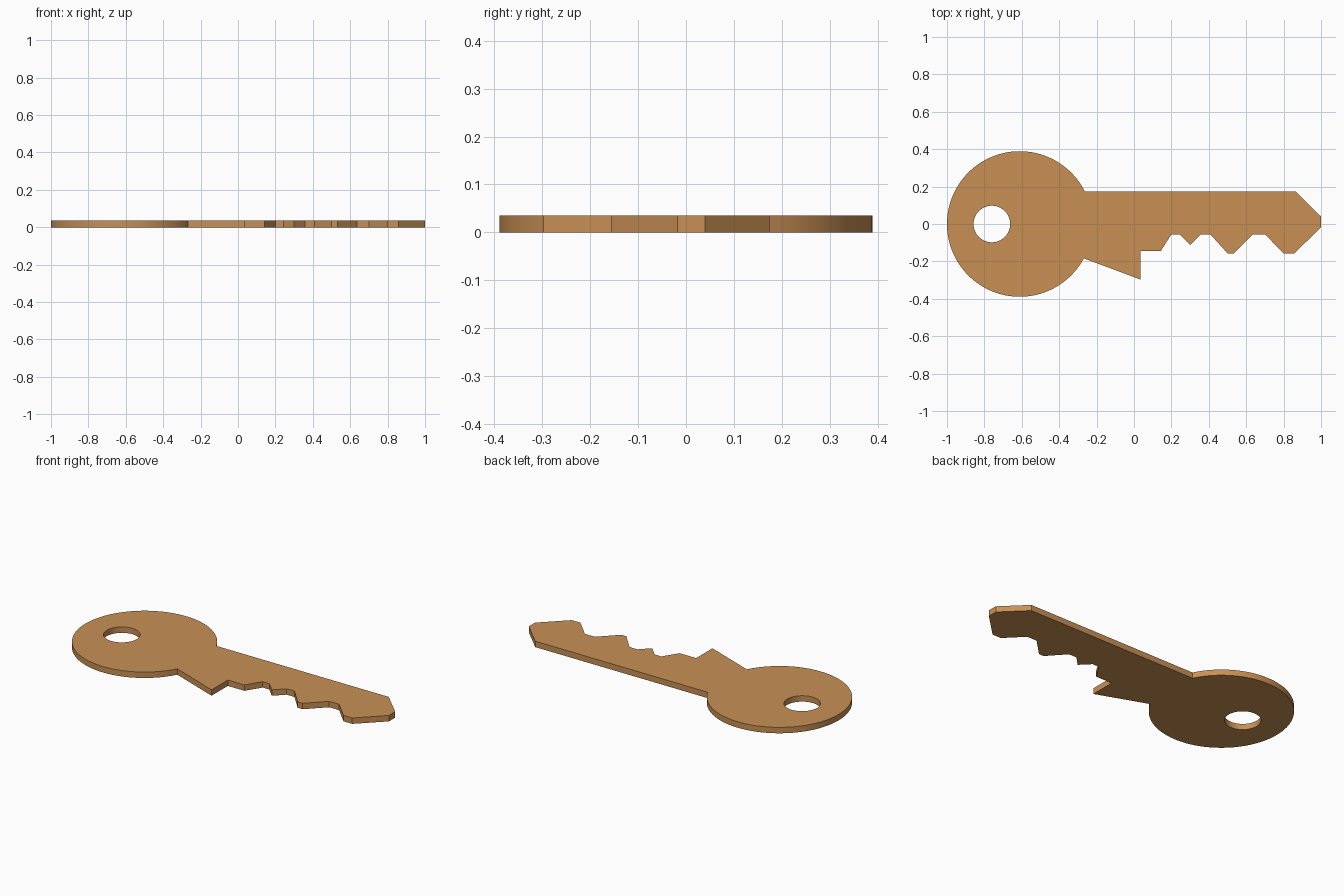
import bpy, bmesh
from math import cos, sin, pi, atan2

if "Cube" in bpy.data.objects:
    bpy.data.objects.remove(bpy.data.objects["Cube"])

THICKNESS = 0.035
BOW_X, BOW_R = -0.611, 0.389


def arc(cx, r, start, end, steps):
    return [(cx + r * cos(start + (end - start) * i / steps),
             r * sin(start + (end - start) * i / steps)) for i in range(steps + 1)]


# Blade outline: shoulder, cut teeth, tip and straight back
blade = [(0.035, -0.297), (0.035, -0.145), (0.143, -0.145), (0.20, -0.055),
         (0.243, -0.055), (0.30, -0.112), (0.357, -0.055), (0.408, -0.055),
         (0.50, -0.157), (0.533, -0.157), (0.635, -0.055), (0.70, -0.055),
         (0.80, -0.157), (0.857, -0.157), (1.0, -0.018), (1.0, 0.04),
         (0.864, 0.174)]

# Round bow, open where the blade joins it
bow = arc(BOW_X, BOW_R, atan2(0.174, 0.348), 2 * pi - atan2(0.184, 0.343), 96)
# Key ring hole
hole = arc(-0.76, 0.098, 0, 2 * pi, 48)[:-1]

bm = bmesh.new()
edges = []
for loop in (bow + blade, hole):
    verts = [bm.verts.new((x, y, 0)) for x, y in loop]
    edges += [bm.edges.new((v, verts[i - 1])) for i, v in enumerate(verts)]
bmesh.ops.triangle_fill(bm, edges=edges, use_beauty=True, normal=(0, 0, 1))

# Give the flat plate its thickness
top = bmesh.ops.extrude_face_region(bm, geom=bm.faces[:], use_keep_orig=True)
bmesh.ops.translate(bm, vec=(0, 0, THICKNESS),
                    verts=[g for g in top["geom"] if isinstance(g, bmesh.types.BMVert)])
bmesh.ops.recalc_face_normals(bm, faces=bm.faces[:])

mesh = bpy.data.meshes.new("key")
bm.to_mesh(mesh)
bm.free()
key = bpy.data.objects.new("key", mesh)
bpy.context.collection.objects.link(key)

brass = bpy.data.materials.new("brass")
brass.diffuse_color = (0.58, 0.28, 0.09, 1)
brass.use_nodes = True
brass.node_tree.nodes["Principled BSDF"].inputs["Base Color"].default_value = brass.diffuse_color
mesh.materials.append(brass)

bpy.context.view_layer.objects.active = key
key.select_set(True)
bpy.ops.object.shade_smooth_by_angle(angle=pi / 9)
